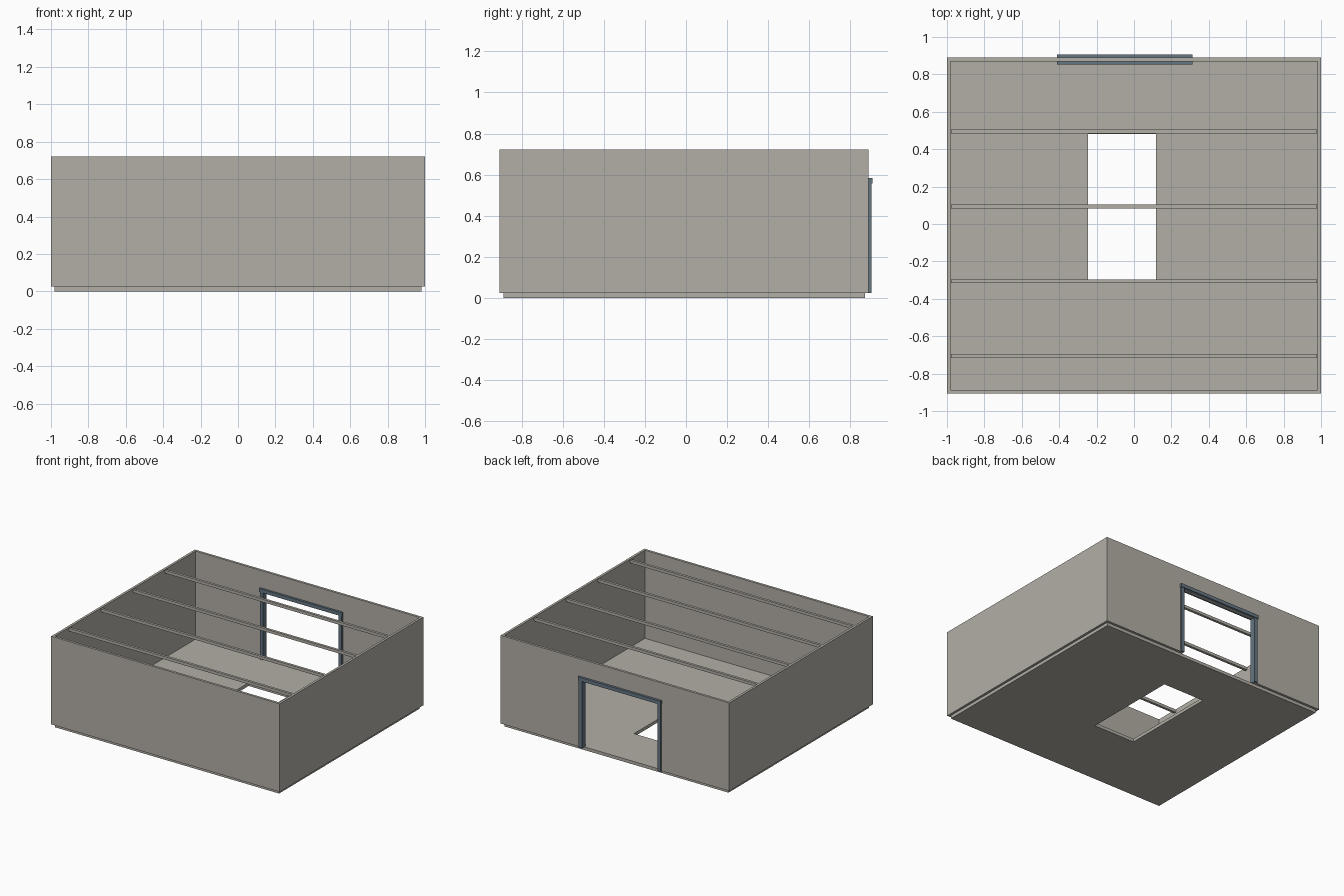
import bpy, bmesh

if "Cube" in bpy.data.objects:
    bpy.data.objects.remove(bpy.data.objects["Cube"])


def material(name, rgb):
    m = bpy.data.materials.new(name)
    m.diffuse_color = (*rgb, 1)
    m.use_nodes = True
    m.node_tree.nodes["Principled BSDF"].inputs["Base Color"].default_value = m.diffuse_color
    return m


CONCRETE = material("warm_grey", (0.45, 0.43, 0.385))
STEEL = material("slate_blue", (0.13, 0.18, 0.225))


def box(name, x, y, z, mat):
    """Axis-aligned box from (min, max) ranges."""
    bm = bmesh.new()
    bmesh.ops.create_cube(bm, size=1)
    for v in bm.verts:
        for i, (lo, hi) in enumerate((x, y, z)):
            v.co[i] = hi if v.co[i] > 0 else lo
    mesh = bpy.data.meshes.new(name)
    bm.to_mesh(mesh)
    bm.free()
    mesh.materials.append(mat)
    ob = bpy.data.objects.new(name, mesh)
    bpy.context.collection.objects.link(ob)
    return ob


def cut(ob, x, y, z):
    """Remove a box-shaped opening from an object."""
    cutter = box("cutter", x, y, z, CONCRETE)
    cutter.hide_render = True
    mod = ob.modifiers.new("opening", 'BOOLEAN')
    mod.operation, mod.solver, mod.object = 'DIFFERENCE', 'EXACT', cutter
    bpy.context.view_layer.objects.active = ob
    bpy.ops.object.modifier_apply(modifier=mod.name)
    bpy.data.objects.remove(cutter)


FRONT, BACK = -0.907, 0.889       # outer wall faces
T = 0.019                         # wall thickness
BASE, TOP = 0.025, 0.722          # wall bottom and top
L, R = -0.413, 0.312              # door frame outer sides
W = 0.028                         # frame member width
HEAD = 0.585                      # top of door frame

# Perimeter walls with a doorway at the back
walls = box("walls", (-1, 1), (FRONT, BACK), (BASE, TOP), CONCRETE)
cut(walls, (-1 + T, 1 - T), (FRONT + T, BACK - T), (-1, 2))
cut(walls, (L + W, R - W), (BACK - 0.1, BACK + 0.1), (-1, HEAD - W))

# Floor slab with a rectangular opening
floor = box("floor", (-1 + T, 1 - T), (FRONT + T, BACK - T), (0, BASE), CONCRETE)
cut(floor, (-0.245, 0.118), (-0.298, 0.482), (-1, 1))

# Roof beams spanning side to side
for i in range(4):
    y = -0.706 + i * 0.4
    box(f"roof_beam_{i + 1}", (-0.978, 0.978), (y - 0.01, y + 0.01),
        (TOP - 0.027, TOP - 0.004), CONCRETE)

# Door frame: two jambs and a slightly prouder header wrapping the wall
box("left_jamb", (L + 0.004, L + W + 0.004), (0.857, 0.902), (BASE, HEAD - W), STEEL)
box("right_jamb", (R - W - 0.004, R - 0.004), (0.857, 0.902), (BASE, HEAD - W), STEEL)
box("door_header", (L, R), (0.853, 0.907), (HEAD - W, HEAD), STEEL)
